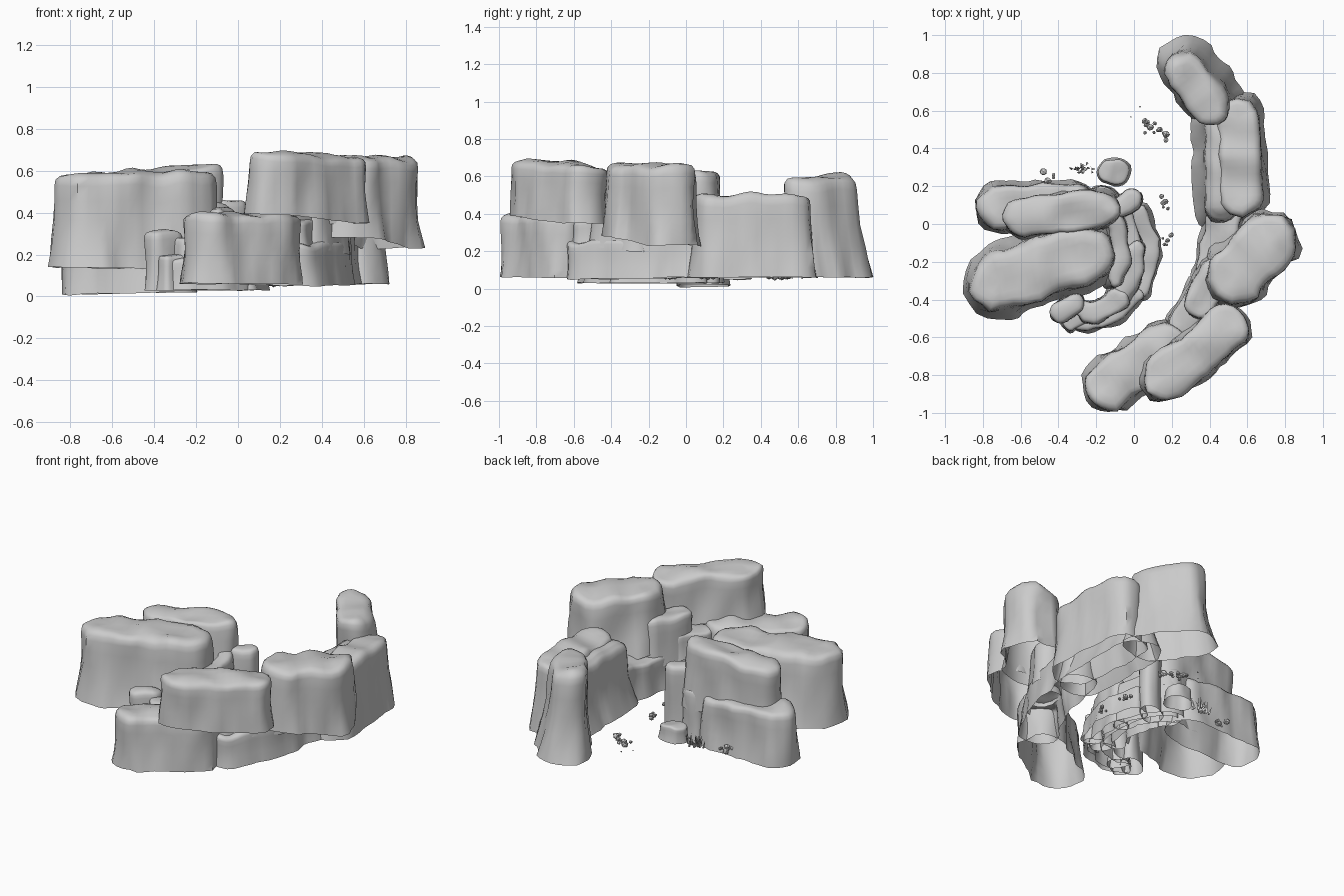
import bpy, bmesh, math, random
from mathutils import Vector, noise

if "Cube" in bpy.data.objects:
    bpy.data.objects.remove(bpy.data.objects["Cube"])

random.seed(4)
stone = bpy.data.materials.new("grey stone")
stone.diffuse_color = (0.6, 0.6, 0.6, 1)
stone.use_nodes = True
stone.node_tree.nodes["Principled BSDF"].inputs["Base Color"].default_value = stone.diffuse_color


def finish(name, bm, angle=50):
    me = bpy.data.meshes.new(name)
    bm.to_mesh(me)
    bm.free()
    ob = bpy.data.objects.new(name, me)
    bpy.context.collection.objects.link(ob)
    me.materials.append(stone)
    bpy.ops.object.select_all(action='DESELECT')
    ob.select_set(True)
    bpy.context.view_layer.objects.active = ob
    bpy.ops.object.shade_smooth_by_angle(angle=math.radians(angle))
    return ob


def outline(path, step):
    """Spine point, outward direction and length fraction around a rounded strip."""
    pts = [Vector(p) for p in path]
    segs = list(zip(pts, pts[1:]))
    total = sum((b - a).length for a, b in segs)

    def side(sgn):
        out, run = [], 0
        for i, (a, b) in enumerate(segs):
            d = (b - a).normalized()
            n = max(2, int((b - a).length / step))
            for k in range(n + (i == len(segs) - 1)):
                t = k / n
                out.append((a.lerp(b, t), Vector((d.y, -d.x)) * sgn,
                            (run + t * (b - a).length) / total))
            run += (b - a).length
        return out

    def cap(c, d, f):
        base = math.atan2(d.y, d.x)
        angs = [base - math.pi / 2 + math.pi * k / 10 for k in range(1, 10)]
        return [(c, Vector((math.cos(a), math.sin(a))), f) for a in angs]
    d0 = (segs[0][0] - segs[0][1]).normalized()
    d1 = (segs[-1][1] - segs[-1][0]).normalized()
    return side(1) + cap(pts[-1], d1, 1) + side(-1)[::-1] + cap(pts[0], d0, 0)


def rock(name, path, r, low, high, flare=0.14, rough=0.2, step=0.035, lean=(0, 0)):
    """Open-bottomed boulder wall: low/high are heights at both ends of the path."""
    ring = outline(path, step)
    seed = Vector((random.uniform(0, 50), random.uniform(0, 50), 0))
    # (height fraction, width fraction) from the foot to the crown
    prof = [(0, 1), (.12, 1 - flare * .3), (.3, 1 - flare * .65), (.5, 1 - flare * .9),
            (.7, 1 - flare * .95), (.86, 1 - flare), (.93, .97 - flare),
            (.97, .88 - flare), (.99, .74 - flare), (1, .4 - flare * .3), (1.005, 0)]
    bm = bmesh.new()
    rows = []
    for u, w in prof:
        row = []
        for c, n, f in ring:
            z0 = low[0] + (low[1] - low[0]) * f
            z1 = high[0] + (high[1] - high[0]) * f
            q = c + n * r
            z = z0 + (z1 - z0) * u
            wob = noise.noise(Vector((q.x * 9, q.y * 9, z * 2.5)) + seed)
            wob += .4 * noise.noise(Vector((q.x * 20, q.y * 20, z * 5)) + seed)
            p = c + n * r * w * (1 + rough * wob) + Vector(lean) * u
            bump = noise.noise(Vector((p.x * 7, p.y * 7, 3)) + seed)
            z += .03 * bump * (u if u > .5 else .3 * (1 - u)) * min(1, r * 10)
            row.append(bm.verts.new((p.x, p.y, z)))
        rows.append(row)
    for a, b in zip(rows, rows[1:]):
        for i in range(len(ring)):
            j = (i + 1) % len(ring)
            bm.faces.new((a[i], a[j], b[j], b[i]))
    bmesh.ops.remove_doubles(bm, verts=rows[-1], dist=.001)
    return finish(name, bm)


# Right-hand crescent of cliffs
rock("right_upper_cliff", [(.54, -.27), (.71, -.1)], .175, (.28, .23), (.67, .66), .12)
rock("front_upper_cliff", [(.17, -.81), (.49, -.56)], .135, (.39, .35), (.69, .66), .1)
rock("front_lower_cliff", [(-.13, -.85), (.16, -.65)], .15, (.06, .06), (.39, .4), .12)
rock("right_back_cliff", [(.55, .56), (.57, .15)], .14, (.06, .06), (.5, .5), .2)
rock("far_back_cliff", [(.28, .84), (.42, .67)], .16, (.06, .06), (.62, .59), .32, lean=(-.015, -.045))
rock("inner_ledge", [(.35, -.42), (.43, -.26)], .1, (.22, .2), (.5, .49))
rock("inner_low_ledge", [(.26, -.53), (.34, -.4)], .085, (.22, .22), (.36, .38))
rock("inner_foot_wall", [(.28, -.54), (.41, -.3), (.48, .05)], .115, (.05, .06), (.25, .3))
rock("back_foot_wall", [(.45, .56), (.46, .09)], .145, (.06, .06), (.46, .46), .45, .15)

# Left-hand stack of cliffs
rock("left_upper_cliff", [(-.71, -.305), (-.26, -.165)], .195, (.14, .12), (.59, .6), .2)
rock("left_back_upper_cliff", [(-.59, .03), (-.18, .08)], .115, (.22, .22), (.58, .63), .1)
rock("left_back_base", [(-.71, .09), (-.33, .1)], .135, (.01, .02), (.35, .33), .12)

# Terraced bands wrapped around the left stack: radii, crown, thickness, start and end angle
bands = [(.17, .27, .44, .06, -35, 70), (.25, .33, .31, .065, -95, -50),
         (.25, .33, .33, .065, -45, 0), (.24, .31, .33, .055, 8, 75),
         (.31, .37, .2, .06, -105, -40), (.32, .36, .18, .06, -32, 35)]
for k, (rx, ry, top, rad, s, e) in enumerate(bands):
    path = []
    for i in range(6):
        a = math.radians(s + (e - s) * i / 5)
        path.append((-.24 + rx * math.cos(a), -.14 + ry * math.sin(a)))
    rock(f"terrace_band_{k}", path, rad, (.03, .03), (top - .03, top + .01), .2, .45, .025)
for i, (x, y, h) in enumerate([(-.36, -.45, .31), (-.31, -.5, .2), (-.05, .1, .46)]):
    rock(f"terrace_end_{i}", [(x - .03, y - .02), (x + .04, y + .03)], .06,
         (.03, .03), (h, h), .15, .35, .03)

# Low boulder in the valley
rock("valley_boulder", [(-.13, .285), (-.09, .277)], .072, (.05, .05), (.15, .14), .1, .3, .02)

# Scattered pebble groups
spots = [(.07, .52, 7, .02), (.1, .49, 4, .018), (.165, .46, 3, .02), (-.47, .24, 8, .018),
         (.16, .11, 5, .015), (.16, -.09, 6, .015), (-.1, -.45, 6, .015), (0, .61, 2, .006)]
for i, (x, y, n, s) in enumerate(spots):
    bm = bmesh.new()
    for _ in range(n):
        r = s * random.uniform(.5, 1.1)
        vs = bmesh.ops.create_icosphere(bm, subdivisions=1, radius=r)["verts"]
        off = Vector((x + random.gauss(0, .018), y + random.gauss(0, .018), .055 + r * .5))
        for v in vs:
            v.co = v.co * random.uniform(.85, 1.15) + off
    finish(f"pebbles_{i}", bm, 30)

# Spiky tuft beside the boulder
bm = bmesh.new()
for _ in range(22):
    b = Vector((-.27 + random.gauss(0, .025), .29 + random.gauss(0, .014), .05))
    tip = b + Vector((random.gauss(0, .012), random.gauss(0, .012), random.uniform(.03, .09)))
    base = [bm.verts.new(b + Vector((math.cos(t), math.sin(t), 0)) * .008) for t in (0, 2.1, 4.2)]
    top = bm.verts.new(tip)
    for j in range(3):
        bm.faces.new((base[j], base[(j + 1) % 3], top))
finish("spiky_tuft", bm, 30)
